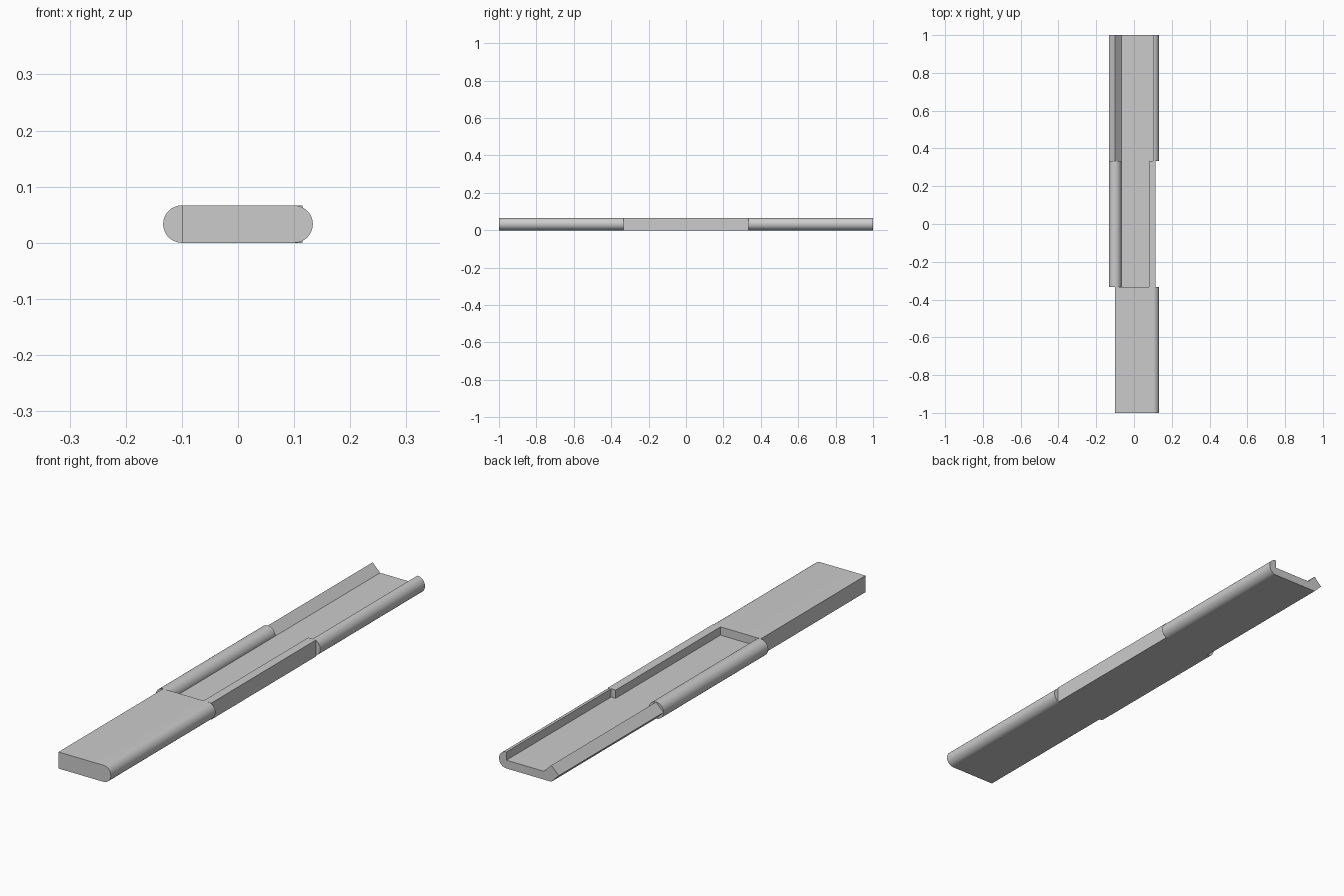
import bpy, bmesh
from math import sin, cos, radians

cube = bpy.data.objects.get("Cube")
if cube:
    bpy.data.objects.remove(cube)

grey = bpy.data.materials.new("plain_grey")
grey.use_nodes = True
colour = (0.6, 0.6, 0.6, 1)
grey.diffuse_color = colour
grey.node_tree.nodes["Principled BSDF"].inputs["Base Color"].default_value = colour

R = 1 / 30          # edge radius, also the floor height
TOP = 2 * R
EDGE = 0.1          # centre of the rounded edges
WALL = 0.115        # outer face of the straight wall


def arc(cx, start, end, steps=24):
    """Points on a rounded edge, from one angle to another."""
    angles = [radians(start + (end - start) * i / steps) for i in range(steps + 1)]
    return [(cx + R * cos(a), R + R * sin(a)) for a in angles]


def extrude_section(name, profile, y0, y1):
    """Extrude an x-z profile along y."""
    bm = bmesh.new()
    face = bm.faces.new([bm.verts.new((x, y0, z)) for x, z in profile])
    new = bmesh.ops.extrude_face_region(bm, geom=[face])["geom"]
    verts = [v for v in new if isinstance(v, bmesh.types.BMVert)]
    bmesh.ops.translate(bm, verts=verts, vec=(0, y1 - y0, 0))
    bmesh.ops.recalc_face_normals(bm, faces=bm.faces)
    mesh = bpy.data.meshes.new(name)
    bm.to_mesh(mesh)
    bm.free()
    mesh.materials.append(grey)
    obj = bpy.data.objects.new(name, mesh)
    bpy.context.collection.objects.link(obj)
    bpy.ops.object.select_all(action="DESELECT")
    obj.select_set(True)
    bpy.context.view_layer.objects.active = obj
    bpy.ops.object.shade_smooth_by_angle(angle=radians(30))


# Solid block with one rounded edge
solid = [(-EDGE, TOP), (-EDGE, 0)] + arc(EDGE, -90, 90)
extrude_section("solid_block", solid, -1, -1 / 3)

# Middle tray: round rail on one side, straight wall on the other
middle = arc(-EDGE, 0, 270, 48) + [(WALL, 0), (WALL, TOP), (0.08, TOP), (0.08, R)]
extrude_section("middle_tray", middle, -1 / 3, 1 / 3)

# End tray: pointed rail on one side, rounded wall on the other
end = [(R - EDGE, R), (-EDGE, TOP), (-EDGE - R, R), (-EDGE, 0)]
end += arc(EDGE, -90, 90) + [(EDGE, R)]
extrude_section("end_tray", end, 1 / 3, 1)
